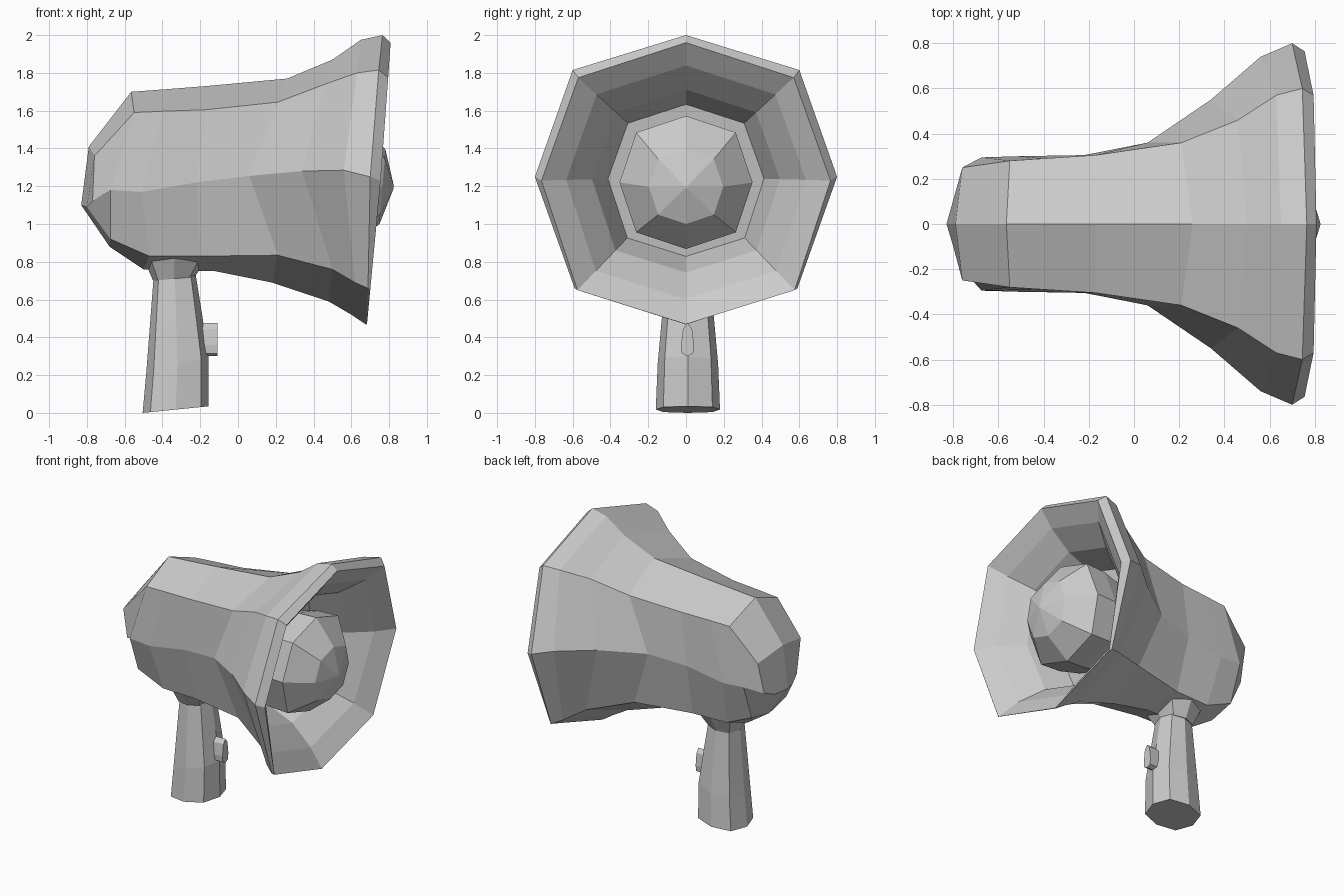
import bpy, bmesh
from math import cos, sin, pi

if "Cube" in bpy.data.objects:
    bpy.data.objects.remove(bpy.data.objects["Cube"])


def loft(name, rings):
    """Skin a list of equal-length point rings; caps are split down the middle."""
    bm = bmesh.new()
    loops = [[bm.verts.new(p) for p in r] for r in rings]
    n = len(rings[0])
    for a, b in zip(loops, loops[1:]):
        for i in range(n):
            j = (i + 1) % n
            bm.faces.new((a[i], a[j], b[j], b[i]))
    for end in (loops[0], loops[-1]):
        bm.faces.new(end[:n // 2 + 1])
        bm.faces.new(end[n // 2:] + end[:1])
    bmesh.ops.recalc_face_normals(bm, faces=bm.faces)
    me = bpy.data.meshes.new(name)
    bm.to_mesh(me)
    bm.free()
    ob = bpy.data.objects.new(name, me)
    bpy.context.collection.objects.link(ob)
    return ob


def mirrored(half):
    """Half ring (top to bottom, y >= 0) to a full eight-point ring."""
    return half + [(x, -y, z) for x, y, z in half[-2:0:-1]]


def half(top, upper, side, lower, bottom):
    return [(top[0], 0, top[1]), upper, side, lower, (bottom[0], 0, bottom[1])]


# Horn body: outer rings from back to rim
rim = half((.808, 1.96), (.795, .57, 1.775), (.755, .765, 1.23), (.70, .575, .65), (.683, .47))
halves = [
    half((-.79, 1.41), (-.76, .25, 1.36), (-.77, .19, 1.12), (-.80, .10, 1.09), (-.83, 1.10)),
    half((-.565, 1.70), (-.55, .28, 1.59), (-.675, .295, 1.18), (-.675, .20, .92), (-.68, .88)),
    half((-.40, 1.712), (-.40, .29, 1.597), (-.51, .30, 1.17), (-.47, .20, .83), (-.50, .76)),
    half((-.17, 1.73), (-.17, .305, 1.605), (-.22, .305, 1.22), (-.20, .21, .83), (-.12, .75)),
    half((.26, 1.77), (.21, .36, 1.645), (.06, .36, 1.255), (.21, .30, .835), (.18, .69)),
    half((.50, 1.87), (.46, .46, 1.74), (.34, .55, 1.28), (.50, .45, .76), (.48, .59)),
    half((.65, 1.975), (.63, .57, 1.80), (.56, .74, 1.285), (.62, .55, .69), (.60, .52)),
    half((.765, 2.0), (.745, .60, 1.815), (.70, .80, 1.25), (.688, .59, .66), (.678, .468)),
    rim,
]
# Inside of the horn: the rim shrunk and pushed back
for depth, s in ((.09, .83), (.24, .65), (.44, .54)):
    halves.append([(x - depth, y * s, 1.25 + (z - 1.25) * s) for x, y, z in rim])
loft("horn_body", [mirrored(h) for h in halves])


# Speaker dome, leaning with the rim
def dome_ring(x, r, zc=1.22):
    pts = []
    for i in range(8):
        d = r * (1.06 if i % 2 else 1)
        c, s = d * cos(i * pi / 4), d * sin(i * pi / 4)
        pts.append((x + .08 * c, s, zc + c))
    return pts


loft("speaker_dome", [dome_ring(*r) for r in (
    (.30, .31), (.45, .345), (.61, .352), (.765, .197, 1.197), (.824, .008, 1.195))])


# Handle and collar: octagons given by back x, front x, half width, back z, front z
def grip_ring(x0, x1, w, z0, z1):
    pts = []
    for i in range(8):
        d = 1.08 if i % 2 else 1
        c, s = d * cos(i * pi / 4), d * sin(i * pi / 4)
        pts.append(((x0 + x1) / 2 + c * (x1 - x0) / 2, .01 + w * s,
                    (z0 + z1) / 2 + c * (z1 - z0) / 2))
    return pts


loft("handle", [grip_ring(*r) for r in (
    (-.505, -.155, .17, 0, .035), (-.485, -.157, .16, .22, .30),
    (-.465, -.19, .138, .48, .52), (-.445, -.225, .115, .74, .74))])
loft("handle_collar", [grip_ring(*r) for r in (
    (-.45, -.23, .125, .70, .72), (-.51, -.16, .188, .84, .82), (-.48, -.18, .14, .90, .90))])

# Trigger button on the front of the grip
outline = [(0, .475), (.024, .445), (.034, .36), (.03, .315), (0, .30),
           (-.03, .315), (-.034, .36), (-.024, .445)]
loft("trigger", [[(x, .008 + y, z) for y, z in outline] for x in (-.20, -.108)])
